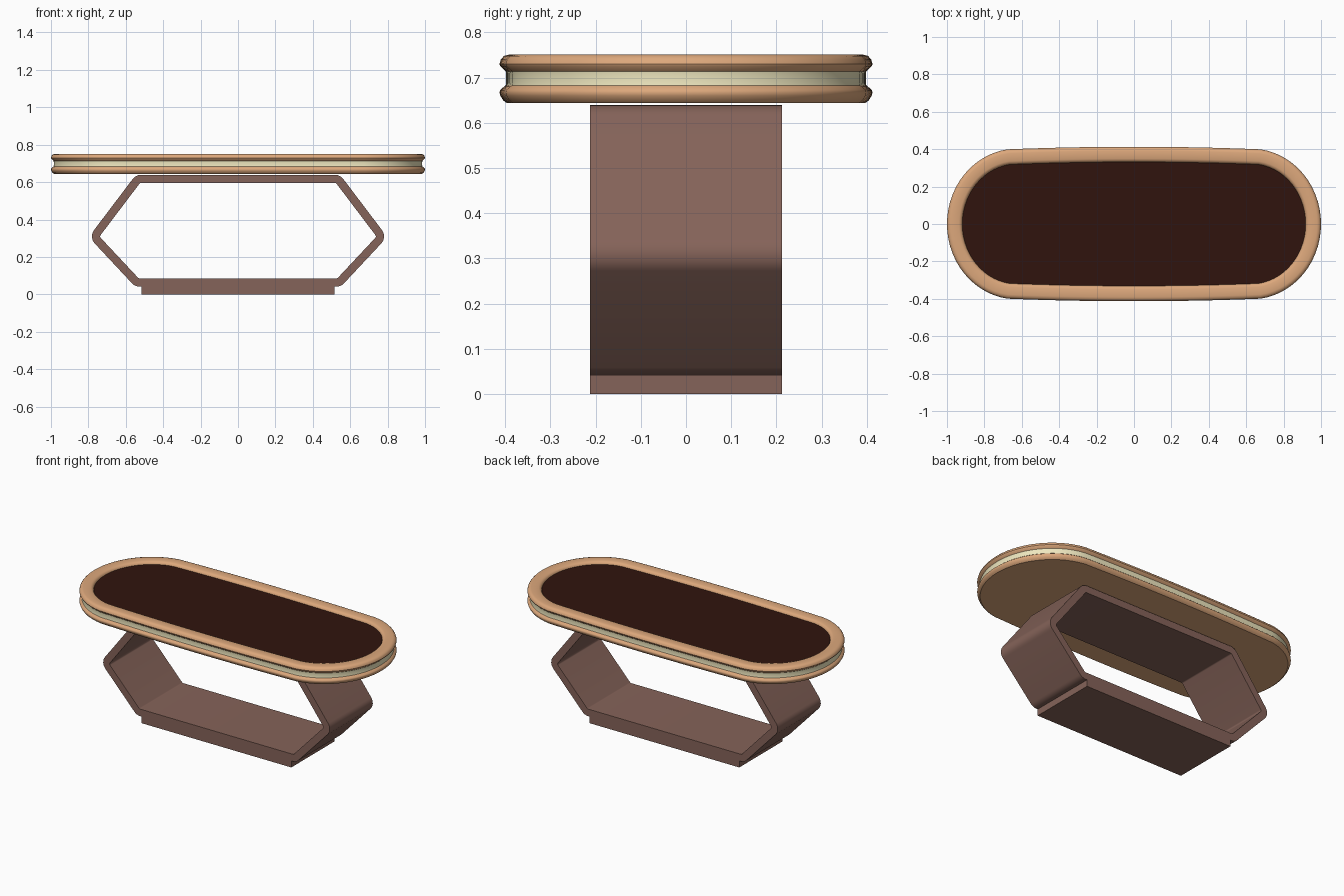
import bpy, bmesh
from math import sin, cos, tan, radians
from mathutils import Vector

if "Cube" in bpy.data.objects:
    bpy.data.objects.remove(bpy.data.objects["Cube"])


def material(name, rgb):
    m = bpy.data.materials.new(name)
    m.diffuse_color = (*rgb, 1)
    m.use_nodes = True
    m.node_tree.nodes["Principled BSDF"].inputs["Base Color"].default_value = m.diffuse_color
    return m


TAN = material("tan_wood", (0.72, 0.39, 0.20))
CREAM = material("cream", (0.86, 0.80, 0.52))
DARK = material("dark_brown", (0.030, 0.007, 0.004))
BROWN = material("leg_brown", (0.235, 0.125, 0.10))


def finish(name, bm, mat, angle=35):
    bmesh.ops.recalc_face_normals(bm, faces=bm.faces)
    me = bpy.data.meshes.new(name)
    bm.to_mesh(me)
    bm.free()
    me.materials.append(mat)
    ob = bpy.data.objects.new(name, me)
    bpy.context.collection.objects.link(ob)
    bpy.ops.object.select_all(action='DESELECT')
    ob.select_set(True)
    bpy.context.view_layer.objects.active = ob
    bpy.ops.object.shade_smooth_by_angle(angle=radians(angle))
    return ob


def outline(d):
    """Rounded oblong inset by d, long sides bowed slightly outwards."""
    r, cx, a0 = 0.403 - d, 0.625, radians(82)
    r_x = 0.375 - d
    n = 28
    right = [(cx + r_x * cos(a), r * sin(a))
             for a in (-a0 + 2 * a0 * i / n for i in range(n + 1))]
    xe, ye = right[-1]
    top = [(xe * t, ye + (0.413 - d - ye) * (1 - t * t))
           for t in (1 - 2 * i / 16 for i in range(1, 16))]
    half = right + top
    return half + [(-x, -y) for x, y in half]


def loft(name, profile, mat, cap_last=False):
    """Skin a stack of (inset, z) outlines."""
    bm = bmesh.new()
    loops = [[bm.verts.new((x, y, z)) for x, y in outline(d)] for d, z in profile]
    n = len(loops[0])
    for a, b in zip(loops, loops[1:]):
        for i in range(n):
            j = (i + 1) % n
            bm.faces.new((a[i], a[j], b[j], b[i]))
    if cap_last:
        bm.faces.new(loops[-1])
    return finish(name, bm, mat)


# Table top: upper rim, groove band, lower rim with underside, inset panel
loft("upper_rim", [(0.082, 0.732), (0.080, 0.740), (0.074, 0.747), (0.064, 0.751),
                   (0.022, 0.751), (0.010, 0.748), (0.003, 0.740), (0, 0.730),
                   (0.002, 0.725), (0.014, 0.714)], TAN)
loft("groove_band", [(0.014, 0.714), (0.015, 0.708), (0.015, 0.690), (0.014, 0.683)], CREAM)
loft("lower_rim", [(0.014, 0.683), (0.010, 0.680), (0.002, 0.673), (0, 0.667),
                   (0.002, 0.660), (0.008, 0.650), (0.016, 0.644)], TAN, cap_last=True)
loft("inset_panel", [(0.082, 0.732), (0.082, 0.734)], DARK, cap_last=True)


def rounded(points, radius, steps=6):
    """Fillet every corner of a closed polygon."""
    out = []
    n = len(points)
    for i in range(n):
        p = Vector(points[i])
        u = (Vector(points[i - 1]) - p).normalized()
        v = (Vector(points[(i + 1) % n]) - p).normalized()
        half = u.angle(v) / 2
        centre = p + (u + v).normalized() * radius / sin(half)
        a = p + u * radius / tan(half) - centre
        b = p + v * radius / tan(half) - centre
        out += [centre + a.lerp(b, k / steps).normalized() * radius
                for k in range(steps + 1)]
    return out


def inset(points, d):
    """Mitred inward offset of a convex polygon."""
    res = []
    for i in range(len(points)):
        p = Vector(points[i])
        u = (Vector(points[i - 1]) - p).normalized()
        v = (Vector(points[(i + 1) % len(points)]) - p).normalized()
        res.append(p + (u + v).normalized() * d / sin(u.angle(v) / 2))
    return res


# Hexagonal leg frame
hexagon = [(-0.55, 0.041), (0.55, 0.041), (0.798, 0.306),
           (0.546, 0.639), (-0.546, 0.639), (-0.798, 0.306)]
outer = rounded(hexagon, 0.055)
inner = rounded(inset(hexagon, 0.044), 0.012)
bm = bmesh.new()
rings = [[bm.verts.new((p.x, y, p.y)) for p in pts]
         for pts, y in ((outer, -0.212), (outer, 0.212), (inner, 0.212), (inner, -0.212))]
for k in range(4):
    a, b = rings[k], rings[(k + 1) % 4]
    for i in range(len(a)):
        j = (i + 1) % len(a)
        bm.faces.new((a[i], a[j], b[j], b[i]))
finish("leg_frame", bm, BROWN, 30)

# Floor plinth under the frame
bm = bmesh.new()
bmesh.ops.create_cube(bm, size=1)
for v in bm.verts:
    v.co = (v.co.x * 1.032, v.co.y * 0.424, 0.0205 + v.co.z * 0.041)
finish("floor_plinth", bm, BROWN, 30)
